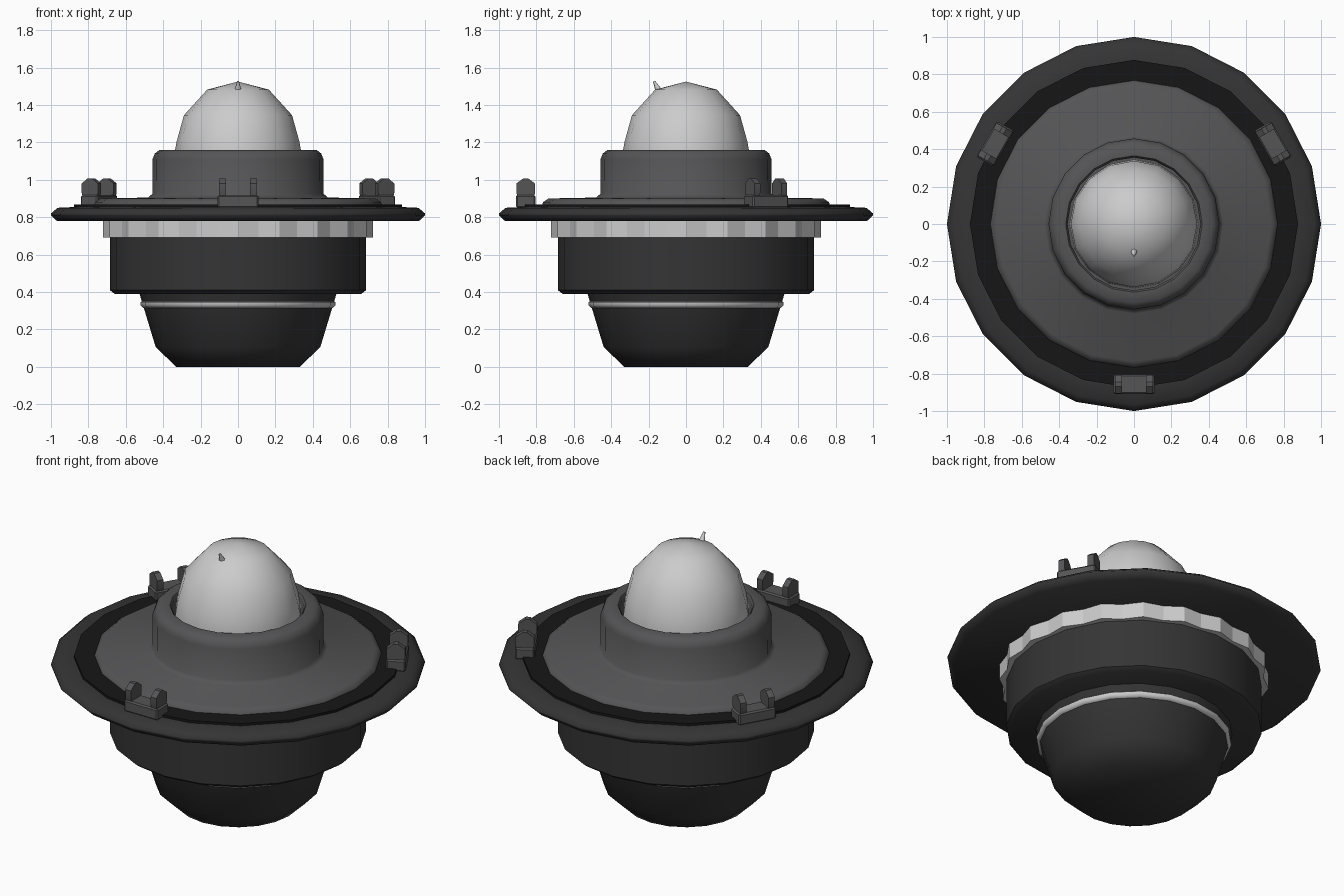
import bpy, bmesh
from math import sin, cos, pi, radians
from mathutils import Matrix, Vector

if "Cube" in bpy.data.objects:
    bpy.data.objects.remove(bpy.data.objects["Cube"])


def material(name, v):
    m = bpy.data.materials.new(name)
    m.diffuse_color = (v, v, v * 1.04, 1)
    m.use_nodes = True
    m.node_tree.nodes["Principled BSDF"].inputs["Base Color"].default_value = m.diffuse_color
    return m


BLACK = material("black", 0.008)
DARK = material("dark_grey", 0.035)
MID = material("mid_grey", 0.09)
LIGHT = material("light_grey", 0.55)


def finish(name, bm, mat, angle=50):
    bmesh.ops.remove_doubles(bm, verts=bm.verts, dist=1e-5)
    bmesh.ops.recalc_face_normals(bm, faces=bm.faces)
    me = bpy.data.meshes.new(name)
    bm.to_mesh(me)
    bm.free()
    me.materials.append(mat)
    ob = bpy.data.objects.new(name, me)
    bpy.context.collection.objects.link(ob)
    bpy.ops.object.select_all(action='DESELECT')
    ob.select_set(True)
    bpy.context.view_layer.objects.active = ob
    if angle:
        bpy.ops.object.shade_smooth_by_angle(angle=radians(angle))
    return ob


def lathe(name, profile, mat, sides=20, closed=False, angle=50, wave=1.0):
    """Revolve (radius, z) points; wave scales every second spoke."""
    bm = bmesh.new()
    spokes = []
    for i in range(sides):
        a = 2 * pi * i / sides
        k = wave if i % 2 else 1.0
        spokes.append([bm.verts.new((r * k * cos(a), r * k * sin(a), z)) for r, z in profile])
    n = len(profile)
    for i in range(sides):
        p, q = spokes[i], spokes[(i + 1) % sides]
        for j in range(n if closed else n - 1):
            k = (j + 1) % n
            bm.faces.new((p[j], q[j], q[k], p[k]))
    # merge the spokes on the axis
    bmesh.ops.remove_doubles(bm, verts=bm.verts, dist=1e-5)
    bmesh.ops.dissolve_degenerate(bm, edges=bm.edges, dist=1e-5)
    return finish(name, bm, mat, angle)


# lower housing
lathe("base_cup", [(0, 0), (0.33, 0), (0.44, 0.105), (0.528, 0.395), (0, 0.395)], DARK)
lathe("base_trim_ring", [(0.49, 0.315), (0.508, 0.315), (0.522, 0.33), (0.522, 0.345),
                         (0.508, 0.355), (0.49, 0.355)], LIGHT, closed=True)
lathe("body_drum", [(0, 0.39), (0.66, 0.39), (0.685, 0.41), (0.685, 0.70), (0, 0.70)], DARK)

# ribbed light band under the flange
lathe("ribbed_band", [(0.6, 0.69), (0.722, 0.69), (0.722, 0.79), (0.6, 0.79)], LIGHT,
      sides=40, closed=True, angle=0, wave=0.965)

# flange, groove and upper plate
lathe("flange", [(0, 0.78), (0.968, 0.78), (1.0, 0.81), (1.0, 0.82), (0.965, 0.85),
                 (0.86, 0.855), (0, 0.855)], DARK)
lathe("groove_ring", [(0.70, 0.85), (0.877, 0.85), (0.877, 0.868), (0.70, 0.868)], BLACK, closed=True)
lathe("upper_plate", [(0.40, 0.86), (0.77, 0.86), (0.765, 0.88), (0.735, 0.90), (0.48, 0.905),
                      (0.458, 0.925), (0.457, 1.11), (0.445, 1.14), (0.42, 1.16),
                      (0.365, 1.16), (0.355, 1.145), (0.355, 1.0), (0, 1.0)], MID)

# dome
lathe("dome", [(0.343, 1.0), (0.338, 1.15), (0.328, 1.205), (0.289, 1.345),
               (0.165, 1.482), (0, 1.525)], LIGHT, sides=16)

# small spike on the dome
bm = bmesh.new()
tilt = Vector((0, -0.45, 0.9)).to_track_quat('Z', 'Y').to_matrix().to_4x4()
bmesh.ops.create_cone(bm, cap_ends=True, segments=8, radius1=0.021, radius2=0.006, depth=0.07,
                      matrix=Matrix.Translation((0, -0.155, 1.495)) @ tilt)
finish("dome_spike", bm, LIGHT)

# three clips around the rim: a block with two pointed lugs
LUG = [(-0.04, 0.90), (0.04, 0.90), (0.05, 0.93), (0.05, 0.98), (0.012, 1.008),
       (-0.012, 1.008), (-0.05, 0.98), (-0.05, 0.93)]
for n, deg in enumerate((-90, 30, 150)):
    turn = Matrix.Rotation(radians(deg), 4, 'Z') @ Matrix.Translation((0.857, 0, 0))
    bm = bmesh.new()
    bmesh.ops.create_cube(bm, size=1, matrix=turn @ Matrix.Translation((0, 0, 0.884))
                          @ Matrix.Diagonal((0.105, 0.22, 0.068, 1)))
    bmesh.ops.bevel(bm, geom=bm.edges[:], offset=0.008, segments=1, affect='EDGES')
    finish(f"clip_block_{n + 1}", bm, MID, 25)
    for s in (-1, 1):
        bm = bmesh.new()
        a = [bm.verts.new(turn @ Vector((x, s * 0.065, z))) for x, z in LUG]
        b = [bm.verts.new(turn @ Vector((x, s * 0.101, z))) for x, z in LUG]
        bm.faces.new(a)
        bm.faces.new(b)
        for i in range(len(LUG)):
            j = (i + 1) % len(LUG)
            bm.faces.new((a[i], a[j], b[j], b[i]))
        finish(f"clip_lug_{n + 1}_{'left' if s < 0 else 'right'}", bm, MID, 25)
